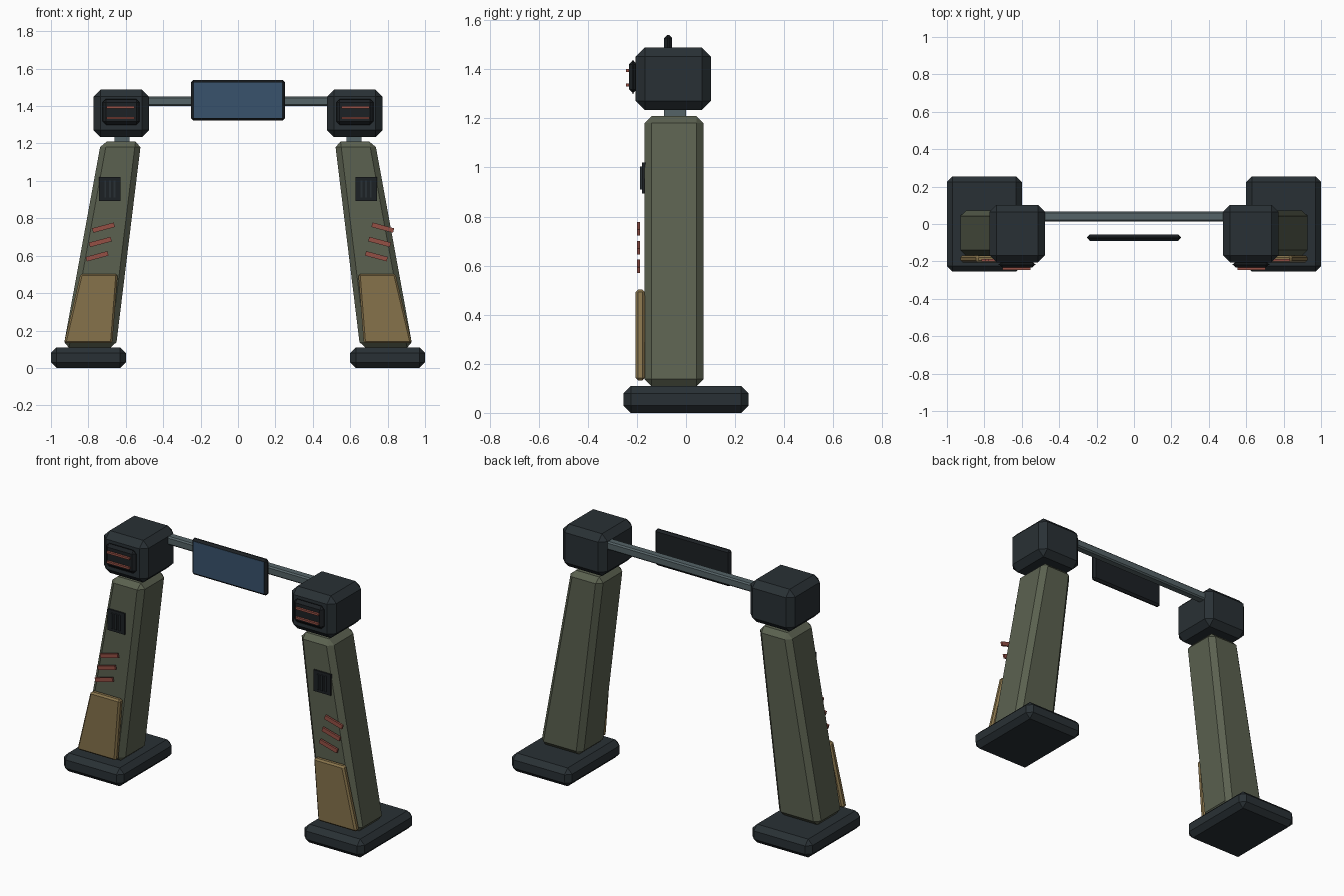
import bpy, bmesh
from math import radians
from mathutils import Matrix

if "Cube" in bpy.data.objects:
    bpy.data.objects.remove(bpy.data.objects["Cube"])


def material(name, r, g, b):
    m = bpy.data.materials.new(name)
    m.diffuse_color = (r, g, b, 1)
    m.use_nodes = True
    m.node_tree.nodes["Principled BSDF"].inputs["Base Color"].default_value = m.diffuse_color
    return m


DARK = material("dark_metal", 0.022, 0.03, 0.035)
BLACK = material("black_trim", 0.012, 0.015, 0.018)
OLIVE = material("olive_armour", 0.105, 0.12, 0.08)
TAN = material("tan_plate", 0.24, 0.17, 0.07)
RED = material("red_light", 0.3, 0.08, 0.06)
STEEL = material("steel", 0.09, 0.125, 0.135)
BLUE = material("blue_screen", 0.04, 0.085, 0.15)


def block(name, mat, bottom_x, y, z, top_x=None, bevel=0.0, mirror=1, tilt=0.0):
    """Chamfered box whose x range may differ between bottom and top."""
    top_x = top_x or bottom_x
    bm = bmesh.new()
    bmesh.ops.create_cube(bm, size=2)
    for v in bm.verts:
        xs = top_x if v.co.z > 0 else bottom_x
        v.co = (mirror * xs[v.co.x > 0], y[v.co.y > 0], z[v.co.z > 0])
    bmesh.ops.recalc_face_normals(bm, faces=bm.faces)
    if bevel:
        bmesh.ops.bevel(bm, geom=bm.edges[:], offset=bevel, segments=1,
                        affect='EDGES', profile=0.5)
    if tilt:
        c = sum((v.co for v in bm.verts), start=bm.verts[:][0].co * 0) / len(bm.verts)
        bmesh.ops.rotate(bm, verts=bm.verts, cent=c, matrix=Matrix.Rotation(radians(tilt), 3, 'Y'))
    me = bpy.data.meshes.new(name)
    bm.to_mesh(me)
    bm.free()
    me.materials.append(mat)
    ob = bpy.data.objects.new(name, me)
    bpy.context.collection.objects.link(ob)
    return ob


for side, s in (("left", -1), ("right", 1)):
    def part(name, *args, **kw):
        return block(f"{side}_{name}", *args, mirror=s, **kw)

    # Foot, leaning leg and shin plate
    part("foot", DARK, (0.6, 1.0), (-0.255, 0.255), (0, 0.11), bevel=0.03)
    part("leg", OLIVE, (0.653, 0.934), (-0.17, 0.072), (0.108, 1.21),
         top_x=(0.518, 0.732), bevel=0.03)
    part("shin_plate", TAN, (0.672, 0.93), (-0.205, -0.168), (0.132, 0.503),
         top_x=(0.643, 0.842), bevel=0.01)

    # Neck and head
    part("neck", STEEL, (0.58, 0.66), (-0.09, 0.0), (1.19, 1.26))
    part("head", DARK, (0.476, 0.772), (-0.205, 0.102), (1.234, 1.488), bevel=0.037)
    part("head_panel", BLACK, (0.526, 0.724), (-0.232, -0.2), (1.3, 1.438), bevel=0.018)
    for i, z in enumerate((1.336, 1.394)):
        part(f"head_light_{i + 1}", RED, (0.553, 0.703), (-0.245, -0.228), (z - 0.006, z + 0.006))

    # Vent with slats
    part("vent", BLACK, (0.628, 0.742), (-0.179, -0.165), (0.893, 1.02))
    for i in range(3):
        x = 0.66 + 0.025 * i
        part(f"vent_slat_{i + 1}", DARK, (x - 0.005, x + 0.005), (-0.187, -0.175), (0.91, 1.003))

    # Slanted stripes, which shift the same way on both legs
    for i in range(3):
        x = (0.74 if s > 0 else -0.753) + 0.017 * i
        z = 0.597 + 0.0765 * i
        block(f"{side}_stripe_{i + 1}", RED, (x - 0.06, x + 0.06), (-0.2, -0.188),
              (z - 0.0125, z + 0.0125), tilt=15 * s)

# Crossbar and display
block("crossbar", STEEL, (-0.5, 0.5), (0.014, 0.066), (1.4, 1.45), bevel=0.008)
block("display_frame", BLACK, (-0.25, 0.25), (-0.088, -0.057), (1.322, 1.54), bevel=0.012)
block("display_screen", BLUE, (-0.237, 0.237), (-0.09, -0.08), (1.336, 1.527))
